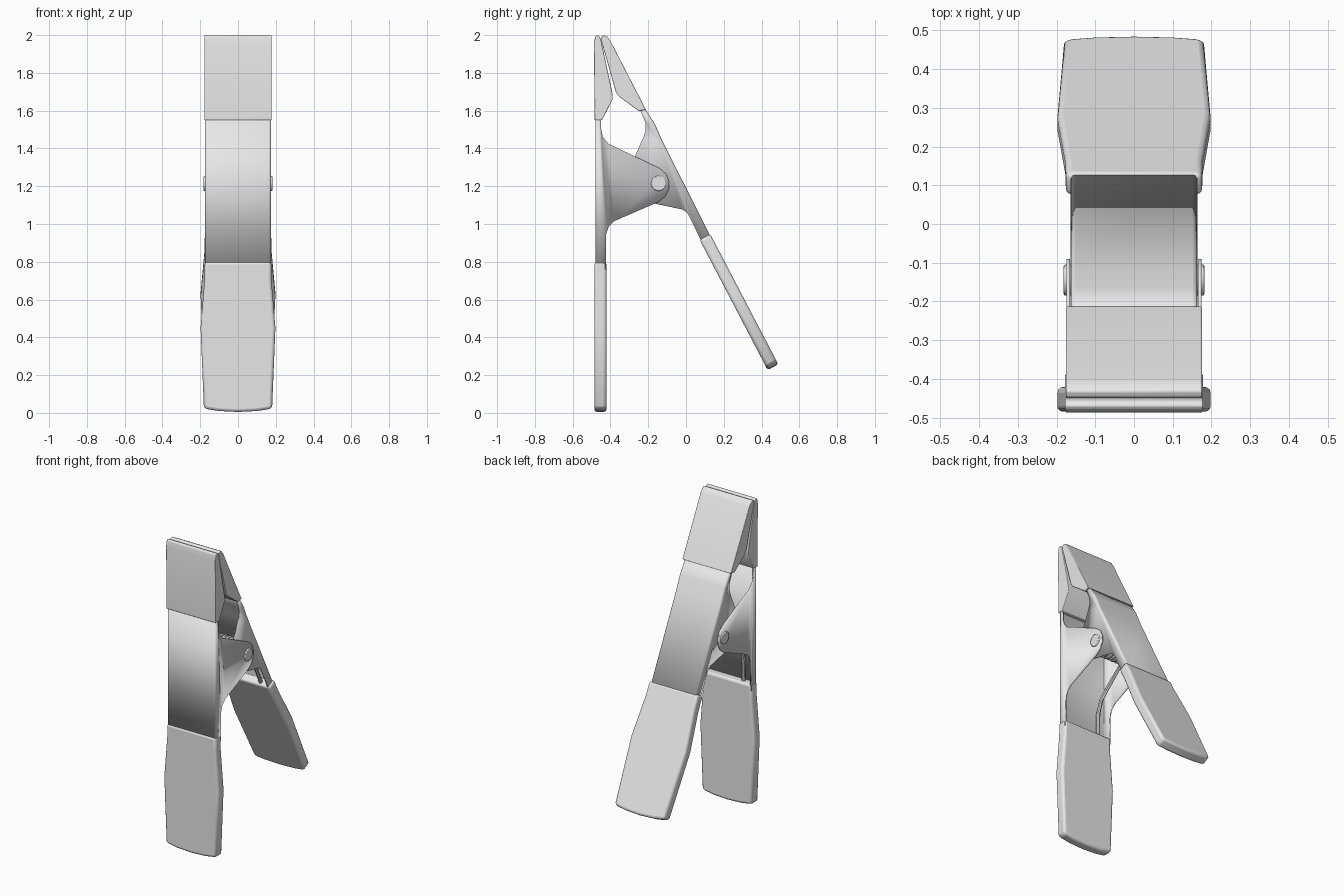
import bpy, bmesh, math
from mathutils import Vector

cube = bpy.data.objects.get("Cube")
if cube:
    bpy.data.objects.remove(cube, do_unlink=True)

grey = bpy.data.materials.new("plain_grey")
grey.use_nodes = True
grey.diffuse_color = (0.8, 0.8, 0.8, 1)
grey.node_tree.nodes["Principled BSDF"].inputs["Base Color"].default_value = (0.8, 0.8, 0.8, 1)


def finish(name, bm):
    mesh = bpy.data.meshes.new(name)
    bm.to_mesh(mesh)
    bm.free()
    obj = bpy.data.objects.new(name, mesh)
    bpy.context.collection.objects.link(obj)
    mesh.materials.append(grey)
    return obj


def bevel(obj, width, segments=3):
    mod = obj.modifiers.new("rounding", 'BEVEL')
    mod.width, mod.segments = width, segments
    mod.limit_method, mod.angle_limit = 'ANGLE', math.radians(40)


def smooth(obj):
    bpy.ops.object.select_all(action='DESELECT')
    obj.select_set(True)
    bpy.context.view_layer.objects.active = obj
    bpy.ops.object.shade_smooth_by_angle(angle=math.radians(35))


def prism(name, outline, place, depth, width):
    """Solid between two copies of an outline; place(a, b, t) gives the position."""
    bm = bmesh.new()
    low, high = [[bm.verts.new(place(a, b, t)) for a, b in outline] for t in (-depth, depth)]
    bm.faces.new(low)
    bm.faces.new(high)
    for i in range(len(low)):
        j = (i + 1) % len(low)
        bm.faces.new((low[i], low[j], high[j], high[i]))
    bmesh.ops.recalc_face_normals(bm, faces=bm.faces)
    obj = finish(name, bm)
    bevel(obj, width)
    smooth(obj)


def channel(name, spine, flange, half):
    """Bent sheet: a web along the spine and two matching side flanges."""
    bm = bmesh.new()
    left, right = [[bm.verts.new((x, y, z)) for y, z in spine + flange] for x in (-half, half)]
    bm.faces.new(left)
    bm.faces.new(right[::-1])
    for i in range(len(spine) - 1):
        bm.faces.new((left[i], right[i], right[i + 1], left[i + 1]))
    obj = finish(name, bm)
    bevel(obj, 0.012)
    sheet = obj.modifiers.new("sheet", 'SOLIDIFY')
    sheet.thickness, sheet.offset = 0.009, -1
    smooth(obj)


# Sheet metal arms, the back one nesting inside the front one
channel("front_arm", [(-0.479, 0.76), (-0.479, 1.6)],
        [(-0.45, 1.6), (-0.45, 1.51), (-0.44, 1.46), (-0.41, 1.425), (-0.14, 1.295),
         (-0.105, 1.265), (-0.09, 1.225), (-0.09, 1.185), (-0.11, 1.145), (-0.15, 1.115),
         (-0.38, 1.015), (-0.41, 0.985), (-0.424, 0.94), (-0.425, 0.76)], 0.174)
channel("back_arm", [(-0.235, 1.64), (-0.165, 1.53), (-0.125, 1.44), (0.155, 0.885)],
        [(0.1, 0.87), (0.02, 1.035), (0.005, 1.06), (-0.02, 1.077), (-0.19, 1.113),
         (-0.23, 1.15), (-0.27, 1.36), (-0.225, 1.46), (-0.213, 1.5), (-0.216, 1.54),
         (-0.255, 1.63)], 0.164)


# Jaw pads
def side_on(a, b, t):
    return (t, a, b)


prism("front_jaw", [(-0.484, 1.55), (-0.445, 1.55), (-0.388, 1.66), (-0.389, 1.69),
                    (-0.45, 1.975), (-0.457, 1.993), (-0.47, 2.0), (-0.48, 1.993),
                    (-0.487, 1.96)], side_on, 0.178, 0.004)
prism("back_jaw", [(-0.212, 1.605), (-0.25, 1.598), (-0.355, 1.675), (-0.372, 1.7),
                   (-0.45, 1.975), (-0.447, 1.993), (-0.433, 2.0), (-0.418, 1.993),
                   (-0.4, 1.97)], side_on, 0.176, 0.004)

# Handle grips, widest in the middle with a bowed end
half_grip = [(0.176, 0), (0.177, 0.09), (0.198, 0.35), (0.181, 0.765), (0.172, 0.779),
             (0.1, 0.79)]
grip = half_grip + [(0, 0.795)] + [(-x, s) for x, s in reversed(half_grip)]


def add_grip(name, origin, along, out, length):
    origin, along, out = Vector(origin), Vector(along).normalized(), Vector(out).normalized()
    prism(name, grip,
          lambda x, s, t: origin + Vector((x, 0, 0)) + along * s * length + out * t,
          0.032, 0.015)


add_grip("front_grip", (0, -0.453, 0.8), (0, 0, -1), (0, -1, 0), 1)
add_grip("back_grip", (0, 0.1, 0.932), (0, 0.463, -0.886), (0, 0.886, 0.463), 0.98)

# Pivot pin through the flanges
PIVOT = Vector((0, -0.145, 1.215))
bpy.ops.mesh.primitive_cylinder_add(vertices=32, radius=0.04, depth=0.364, location=PIVOT,
                                    rotation=(0, math.pi / 2, 0))
pin = bpy.context.object
pin.name = "pivot_pin"
pin.data.materials.append(grey)
bevel(pin, 0.005, 2)
smooth(pin)

# Torsion spring: a coil round the pin with one leg along each arm
turns, steps = 7.5, 150
path = [(-0.1, -0.45, 0.78), (-0.1, -0.447, 0.95), (-0.1, -0.42, 1.03), (-0.1, -0.37, 1.08)]
for i in range(steps + 1):
    f = i / steps
    angle = math.pi + f * turns * math.tau
    path.append((-0.1 + 0.2 * f, PIVOT.y + 0.068 * math.cos(angle),
                 PIVOT.z + 0.068 * math.sin(angle)))
path += [(0.1, -0.04, 1.13), (0.1, 0.02, 1.08), (0.1, 0.1, 0.91)]
curve = bpy.data.curves.new("spring", 'CURVE')
curve.dimensions = '3D'
curve.bevel_depth, curve.bevel_resolution = 0.012, 2
curve.use_fill_caps = True
spline = curve.splines.new('POLY')
spline.points.add(len(path) - 1)
for point, co in zip(spline.points, path):
    point.co = (*co, 1)
curve.materials.append(grey)
spring = bpy.data.objects.new("spring", curve)
bpy.context.collection.objects.link(spring)
bpy.ops.object.select_all(action='DESELECT')
spring.select_set(True)
bpy.context.view_layer.objects.active = spring
bpy.ops.object.convert(target='MESH')
smooth(bpy.context.object)
